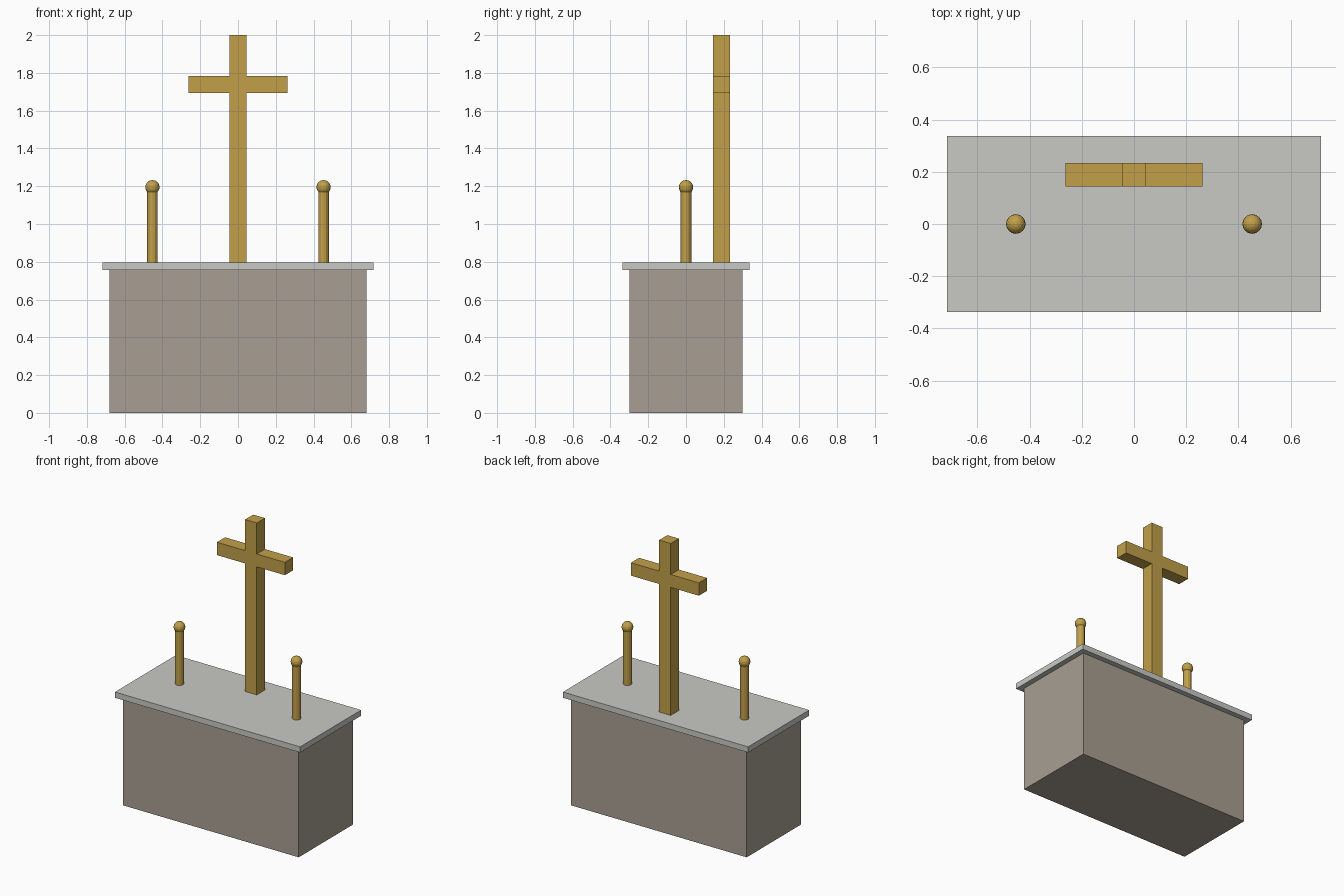
import bpy, bmesh, math
from mathutils import Matrix

if "Cube" in bpy.data.objects:
    bpy.data.objects.remove(bpy.data.objects["Cube"])


def material(name, rgb):
    m = bpy.data.materials.new(name)
    lin = [c / 255 / 12.92 if c / 255 <= 0.04045 else ((c / 255 + 0.055) / 1.055) ** 2.4 for c in rgb]
    m.diffuse_color = (*lin, 1)
    m.use_nodes = True
    m.node_tree.nodes["Principled BSDF"].inputs["Base Color"].default_value = m.diffuse_color
    return m


STONE = material("warm stone", (168, 159, 146))
MARBLE = material("pale marble", (201, 201, 197))
GOLD = material("gold", (194, 160, 74))


def finish(name, bm, mat):
    bmesh.ops.recalc_face_normals(bm, faces=bm.faces)
    me = bpy.data.meshes.new(name)
    bm.to_mesh(me)
    bm.free()
    me.materials.append(mat)
    ob = bpy.data.objects.new(name, me)
    bpy.context.collection.objects.link(ob)
    return ob


def box(name, x, y, z0, z1, mat):
    bm = bmesh.new()
    bmesh.ops.create_cube(bm, size=1, matrix=Matrix.Translation((0, 0, (z0 + z1) / 2))
                          @ Matrix.Diagonal((2 * x, 2 * y, z1 - z0, 1)))
    return finish(name, bm, mat)


# Altar block and overhanging table top
box("altar_block", 0.68, 0.30, 0, 0.757, STONE)
box("altar_top", 0.717, 0.337, 0.757, 0.797, MARBLE)

# Cross: half outline mirrored, then extruded in depth
w, arm, lo, hi = 0.045, 0.263, 1.693, 1.783
half = [(w, 0.797), (w, lo), (arm, lo), (arm, hi), (w, hi), (w, 2.0)]
outline = half + [(-x, z) for x, z in reversed(half)]
bm = bmesh.new()
face = bm.faces.new([bm.verts.new((x, 0.143, z)) for x, z in outline])
ext = bmesh.ops.extrude_face_region(bm, geom=[face])
bmesh.ops.translate(bm, vec=(0, 0.09, 0), verts=[v for v in ext["geom"] if isinstance(v, bmesh.types.BMVert)])
finish("cross", bm, GOLD)

# Candlesticks with ball tops
for side, x in (("left", -0.453), ("right", 0.453)):
    bm = bmesh.new()
    bmesh.ops.create_cone(bm, cap_ends=True, segments=12, radius1=0.028, radius2=0.028, depth=0.378,
                          matrix=Matrix.Translation((x, 0, 0.986)))
    finish(side + "_candlestick", bm, GOLD)
    bm = bmesh.new()
    bmesh.ops.create_uvsphere(bm, u_segments=16, v_segments=10, radius=0.0375,
                              matrix=Matrix.Translation((x, 0, 1.195)))
    finish(side + "_candle_ball", bm, GOLD)
